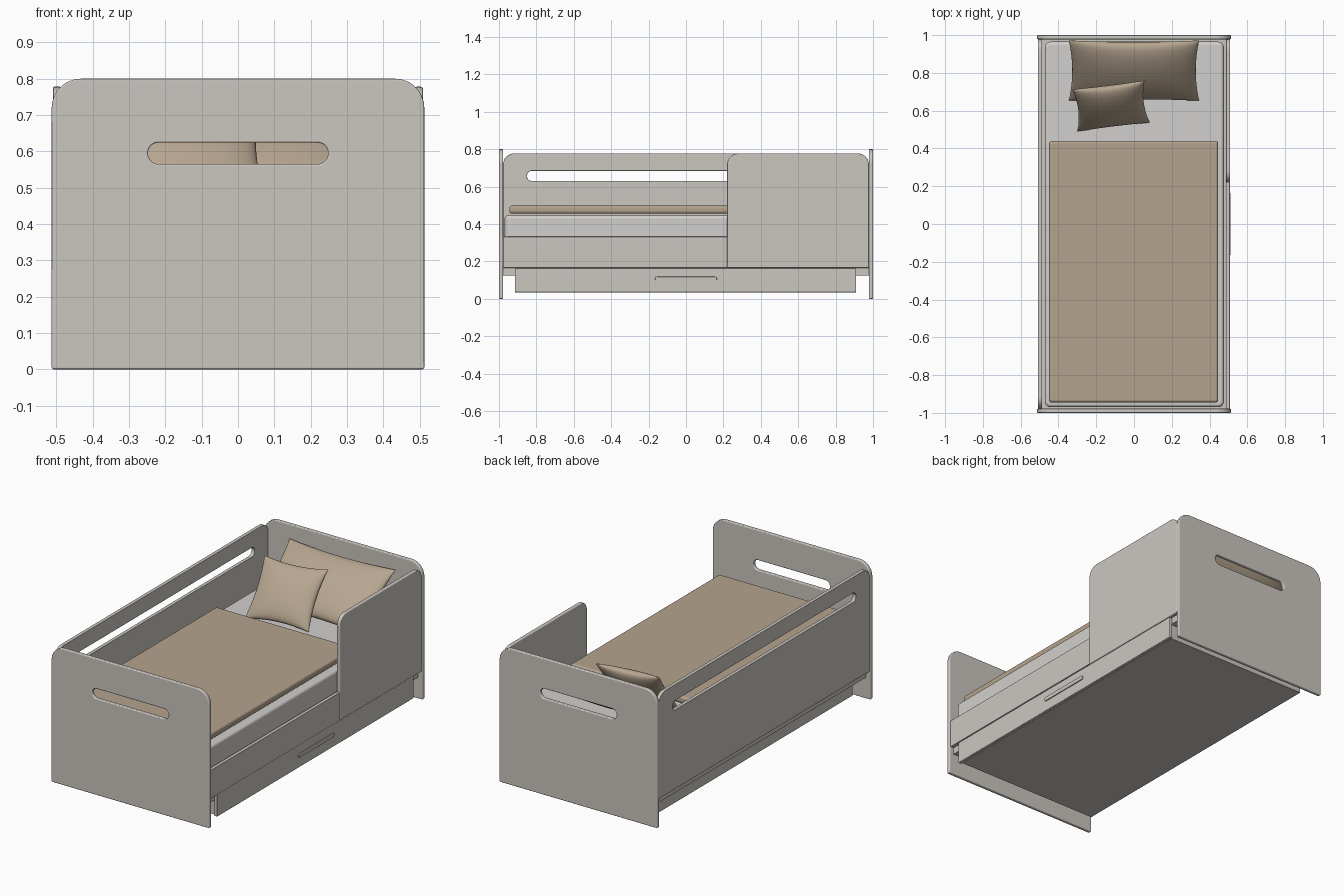
import bpy, bmesh, math
from mathutils import Matrix, Vector

if "Cube" in bpy.data.objects:
    bpy.data.objects.remove(bpy.data.objects["Cube"], do_unlink=True)


def material(name, rgb):
    mat = bpy.data.materials.new(name)
    mat.use_nodes = True
    mat.diffuse_color = (*rgb, 1)
    mat.node_tree.nodes["Principled BSDF"].inputs["Base Color"].default_value = (*rgb, 1)
    return mat


PAINT = material("warm grey paint", (0.60, 0.57, 0.53))
FABRIC = material("pale grey fabric", (0.64, 0.63, 0.61))
BLANKET = material("beige blanket", (0.46, 0.37, 0.27))
LINEN = material("beige linen", (0.47, 0.38, 0.28))


def finish(name, bm, mat, bevel=0, segments=3):
    bmesh.ops.recalc_face_normals(bm, faces=bm.faces)
    mesh = bpy.data.meshes.new(name)
    bm.to_mesh(mesh)
    bm.free()
    mesh.materials.append(mat)
    obj = bpy.data.objects.new(name, mesh)
    bpy.context.collection.objects.link(obj)
    bpy.ops.object.select_all(action="DESELECT")
    obj.select_set(True)
    bpy.context.view_layer.objects.active = obj
    bpy.ops.object.shade_smooth_by_angle(angle=math.radians(40))
    if bevel:
        mod = obj.modifiers.new("Rounded edges", "BEVEL")
        mod.width, mod.segments = bevel, segments
        mod.limit_method, mod.angle_limit = "ANGLE", math.radians(50)
        obj.modifiers.new("Clean shading", "WEIGHTED_NORMAL")
    return obj


def rounded_rect(a0, a1, b0, b1, bottom, top, steps=8):
    """Outline of a rectangle with separate bottom and top corner radii."""
    points = []
    corners = [(a1, b0, -90, bottom), (a1, b1, 0, top), (a0, b1, 90, top), (a0, b0, 180, bottom)]
    for a, b, start, r in corners:
        if r == 0:
            points.append((a, b))
            continue
        ca = a - r if a == a1 else a + r
        cb = b - r if b == b1 else b + r
        for i in range(steps + 1):
            t = math.radians(start + 90 * i / steps)
            points.append((ca + r * math.cos(t), cb + r * math.sin(t)))
    return points


def panel(name, loops, axis, lo, hi, mat=PAINT, bevel=0.005):
    """Upright board: outline plus optional slot, extruded along x or y."""
    bm = bmesh.new()
    place = (lambda a, b: (lo, a, b)) if axis == "x" else (lambda a, b: (a, lo, b))
    for loop in loops:
        verts = [bm.verts.new(place(a, b)) for a, b in loop]
        for i, v in enumerate(verts):
            bm.edges.new((v, verts[(i + 1) % len(verts)]))
    bmesh.ops.triangle_fill(bm, use_beauty=True, edges=bm.edges[:])
    grown = bmesh.ops.extrude_face_region(bm, geom=bm.faces[:])["geom"]
    moved = [v for v in grown if isinstance(v, bmesh.types.BMVert)]
    shift = Vector((hi - lo, 0, 0) if axis == "x" else (0, hi - lo, 0))
    bmesh.ops.translate(bm, verts=moved, vec=shift)
    bmesh.ops.dissolve_limit(bm, angle_limit=math.radians(1), verts=bm.verts[:], edges=bm.edges[:])
    return finish(name, bm, mat, bevel)


def box(name, x, y, z, mat, bevel=0.004, segments=3, corner=0):
    """Box, with optional rounding of its upright edges."""
    bm = bmesh.new()
    bmesh.ops.create_cube(bm, size=1)
    for v in bm.verts:
        v.co = [lim[0] if c < 0 else lim[1] for c, lim in zip(v.co, (x, y, z))]
    if corner:
        upright = [e for e in bm.edges if abs(e.verts[0].co.z - e.verts[1].co.z) > 0.001]
        bmesh.ops.bevel(bm, geom=upright, offset=corner, segments=5, profile=0.5, affect="EDGES")
    return finish(name, bm, mat, bevel, segments)


def cushion(name, width, height, half_thick, location, tilt, turn, n=24):
    """Stuffed cushion: two domed sheets sharing a pinched seam."""
    bm = bmesh.new()
    pose = (Matrix.Translation(location) @ Matrix.Rotation(math.radians(turn), 4, "Z")
            @ Matrix.Rotation(math.radians(tilt), 4, "X"))
    for side in (1, -1):
        grid = []
        for j in range(n + 1):
            row = []
            for i in range(n + 1):
                u = math.sin(math.pi / 2 * (2 * i / n - 1))
                v = math.sin(math.pi / 2 * (2 * j / n - 1))
                puff = max(0, (1 - u * u) * (1 - v * v)) ** 0.45
                x = u * (width / 2 - 0.018 * (1 - v * v))
                y = v * (height / 2 - 0.018 * (1 - u * u))
                row.append(bm.verts.new(pose @ Vector((x, y, side * half_thick * puff))))
            grid.append(row)
        for j in range(n):
            for i in range(n):
                bm.faces.new((grid[j][i], grid[j][i + 1], grid[j + 1][i + 1], grid[j + 1][i]))
    bmesh.ops.remove_doubles(bm, verts=bm.verts[:], dist=0.0005)
    return finish(name, bm, LINEN)


# End boards with hand slots
for name, lo, hi in (("foot_board", -1, -0.978), ("head_board", 0.978, 1)):
    panel(name, [rounded_rect(-0.513, 0.513, 0, 0.8, 0, 0.08),
                 rounded_rect(-0.248, 0.248, 0.565, 0.624, 0.029, 0.029)], "y", lo, hi)

# Full-length side panel with its long slot
panel("closed_side_panel", [rounded_rect(-0.978, 0.978, 0.165, 0.778, 0, 0.06),
                            rounded_rect(-0.85, 0.85, 0.63, 0.684, 0.026, 0.026)],
      "x", -0.509, -0.487)

# Open side: low rail and tall guard near the head
panel("low_side_rail", [rounded_rect(-0.978, 0.22, 0.165, 0.332, 0, 0)], "x", 0.487, 0.508, bevel=0.003)
panel("guard_panel", [rounded_rect(0.22, 0.978, 0.165, 0.778, 0, 0.06)], "x", 0.487, 0.509)

# Base under the mattress
box("bed_base", (-0.487, 0.487), (-0.978, 0.978), (0.125, 0.167), PAINT, 0.002)

# Drawer box, front and handle plate
box("drawer_box", (-0.45, 0.486), (-0.905, 0.9), (0.036, 0.13), PAINT, 0.003)
box("drawer_front", (0.486, 0.506), (-0.915, 0.91), (0.034, 0.163), PAINT, 0.004)
panel("drawer_handle_plate", [rounded_rect(-0.165, 0.165, 0.094, 0.118, 0.01, 0.01)],
      "x", 0.505, 0.512, bevel=0.002)

# Mattress and blanket
box("mattress", (-0.472, 0.476), (-0.97, 0.965), (0.167, 0.446), FABRIC, 0.018, 4, corner=0.03)
box("blanket", (-0.45, 0.446), (-0.945, 0.44), (0.455, 0.498), BLANKET, 0.016, 4, corner=0.015)

# Pillows leaning at the head end
cushion("large_pillow", 0.69, 0.41, 0.06, (0, 0.812, 0.592), 39, 0)
cushion("small_pillow", 0.385, 0.355, 0.05, (-0.122, 0.625, 0.588), 51, 7)
